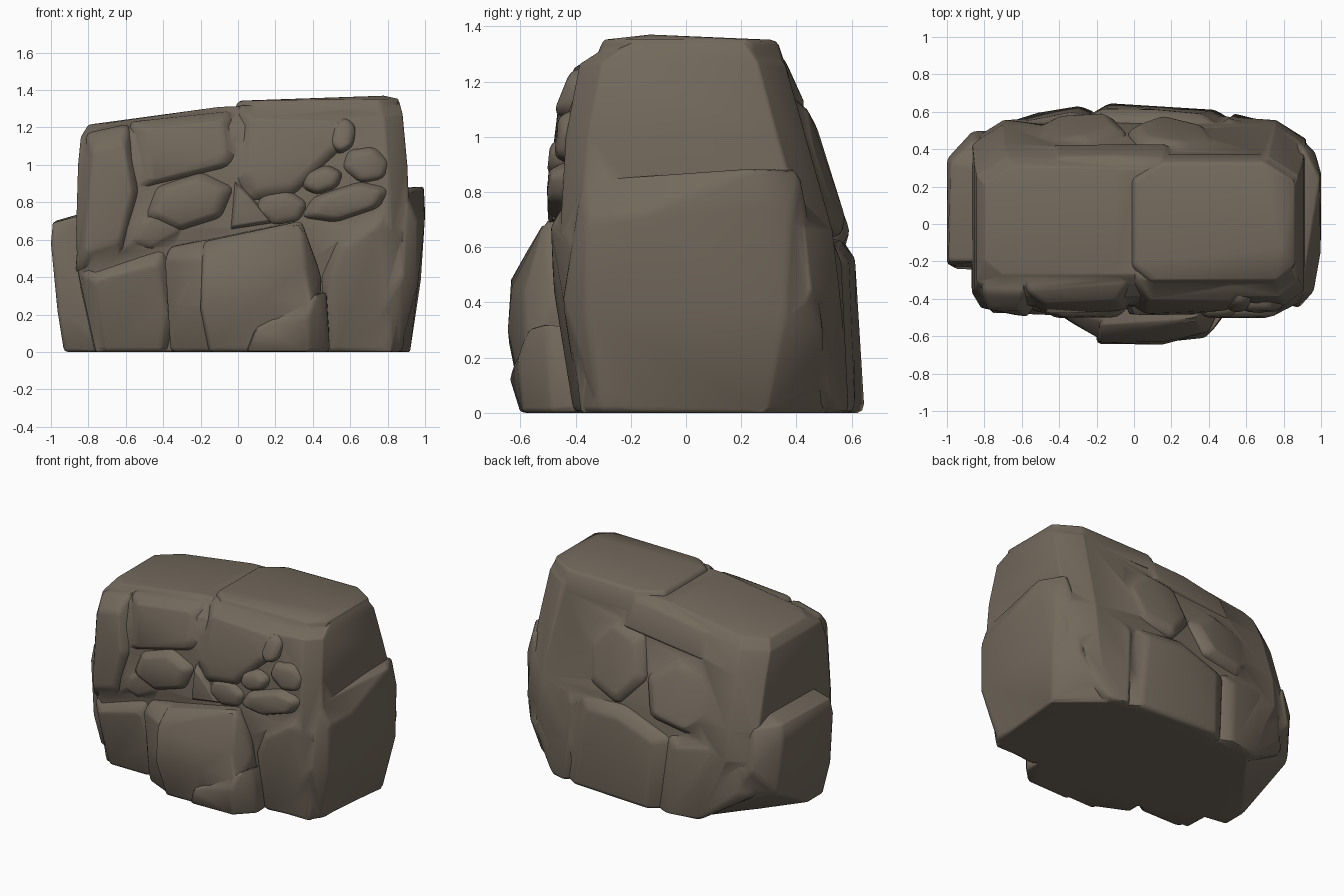
import bpy, bmesh, math

if "Cube" in bpy.data.objects:
    bpy.data.objects.remove(bpy.data.objects["Cube"])

stone = bpy.data.materials.new("warm grey stone")
stone.diffuse_color = (0.172, 0.142, 0.108, 1)
stone.use_nodes = True
stone.node_tree.nodes["Principled BSDF"].inputs["Base Color"].default_value = stone.diffuse_color

FRONT = [(0, -.40), (.4, -.465), (.8, -.49), (1.1, -.46), (1.25, -.40), (1.4, -.27)]
BACK = [(0, .65), (.64, .61), (.75, .555), (1.1, .45), (1.4, .31)]


def lerp(table, z):
    """Depth of the rock face at height z."""
    for (a, ya), (b, yb) in zip(table, table[1:]):
        if z <= b:
            return ya + (yb - ya) * max(0, z - a) / (b - a)
    return table[-1][1]


def face_y(x, z, side):
    if side < 0:
        return lerp(FRONT, z) + .10 * max(0, abs(x) - .75) / .2
    return lerp(BACK, z) - .15 * (x / .86) ** 2


def hull(name, pts, bevel=.02):
    """Convex block with softened edges."""
    bm = bmesh.new()
    for p in pts:
        bm.verts.new(p)
    bmesh.ops.convex_hull(bm, input=bm.verts[:])
    loose = [v for v in bm.verts if not v.link_faces]
    bmesh.ops.delete(bm, geom=loose, context='VERTS')
    bmesh.ops.dissolve_limit(bm, angle_limit=math.radians(2),
                             verts=bm.verts[:], edges=bm.edges[:])
    bmesh.ops.recalc_face_normals(bm, faces=bm.faces[:])
    me = bpy.data.meshes.new(name)
    bm.to_mesh(me)
    bm.free()
    me.materials.append(stone)
    ob = bpy.data.objects.new(name, me)
    bpy.context.collection.objects.link(ob)
    m = ob.modifiers.new("soft edges", 'BEVEL')
    m.width, m.segments = bevel, 2
    m.limit_method, m.angle_limit = 'ANGLE', math.radians(20)
    return ob


def chunk(name, outline, out=0.0, side=-1, rim=.05, inset=.74):
    """Stone block standing on the front (-1) or back (1) face."""
    cx = sum(p[0] for p in outline) / len(outline)
    cz = sum(p[1] for p in outline) / len(outline)
    pts = []
    for x, z in outline:
        y = face_y(x, z, side)
        pts.append((x, y - side * .22, z))
        pts.append((x, y + side * (out - rim), z))
        ix = cx + (x - cx) * inset
        iz = cz + (z - cz) * inset if z > 0 else 0
        pts.append((ix, face_y(ix, iz, side) + side * out, iz))
    return hull(name, pts, .025)


def oval(cx, cz, rx, rz, tilt=0):
    """Six-sided outline of a small stone; tilt raises its right end."""
    pts = []
    for k in range(6):
        a = math.radians(60 * k + 15)
        pts.append((cx + rx * math.cos(a), cz + rz * math.sin(a) + tilt * math.cos(a)))
    return pts


def ring(x0, x1, y0, y1, z, z1=None, c=.1):
    """Eight-sided level of the body; z1 is the height on the right."""
    z1 = z if z1 is None else z1
    flat = [(x0 + c, y0), (x1 - c, y0), (x1, y0 + c * .8), (x1, y1 - c),
            (x1 - c * 1.6, y1), (x0 + c * 1.6, y1), (x0, y1 - c), (x0, y0 + c * .8)]
    return [(x, y, z + (z1 - z) * (x - x0) / (x1 - x0)) for x, y in flat]


# main body, standing on an uneven foot
foot = [(-.76, -.38), (.82, -.38), (.92, .28), (.65, .51), (.15, .60), (-.48, .54), (-.78, .15)]
body = ([(x, y, 0) for x, y in foot]
        + ring(-.86, .92, -.435, .555, .45) + ring(-.865, .92, -.455, .53, .66)
        + ring(-.855, .905, -.435, .43, 1.0) + ring(-.84, .88, -.385, .36, 1.15, 1.27)
        + ring(-.80, .86, -.27, .31, 1.215, 1.345)
        + [(-.1, -.27, 1.31), (-.1, .30, 1.31)])
parts = [hull("boulder", body)]

# raised cap on the right half
cap = ring(0, .86, -.30, .33, 1.343, 1.352) + ring(-.05, .85, -.36, .38, 1.2)
parts.append(hull("right_cap", cap + [(.78, -.13, 1.37)]))

# side slabs
parts.append(hull("right_slab", [
    (.86, -.32, 0), (.92, .29, 0), (.6, -.39, 0), (.66, .5, 0),
    (.96, -.36, .35), (.975, .36, .35), (.88, -.45, .4), (.86, .50, .3),
    (1.0, -.15, .72), (1.0, .27, .74), (.96, -.36, .7), (.97, .38, .72),
    (.995, .25, .885), (.90, -.38, .84), (.9, .42, .88), (.6, -.3, .84)]))
parts.append(hull("left_slab", [
    (-.93, -.20, 0), (-.93, -.04, 0), (-.72, .24, 0), (-.6, -.25, 0), (-.5, .5, 0),
    (-.965, -.24, .22), (-.965, .36, .22), (-1.0, -.22, .58), (-1.0, .35, .58),
    (-.99, -.20, .69), (-.98, .33, .70), (-.86, .50, .4),
    (-.84, .46, .68), (-.84, -.2, .73), (-.84, .3, .74)]))

# bulging front foot, in three pieces
parts.append(hull("front_foot", [
    (-.15, -.59, 0), (.30, -.58, 0), (-.2, -.3, 0), (.42, -.3, 0), (.40, -.50, 0),
    (-.2, -.64, .25), (.15, -.645, .3), (.40, -.58, .25), (-.19, -.635, .48),
    (.15, -.63, .46), (.36, -.585, .45), (-.18, -.54, .59), (.1, -.55, .63),
    (.34, -.51, .70), (.45, -.48, .40), (-.2, -.3, .60), (.33, -.3, .7)]))
parts.append(hull("front_foot_left", [
    (-.36, -.47, 0), (-.12, -.58, 0), (-.36, -.3, 0), (-.1, -.3, 0),
    (-.33, -.53, .24), (-.15, -.63, .25), (-.39, -.49, .5), (-.19, -.61, .5),
    (-.36, -.47, .56), (-.16, -.52, .6), (-.36, -.3, .57), (-.1, -.3, .6)]))
parts.append(hull("front_foot_right", [
    (.04, -.60, 0), (.38, -.59, 0), (.49, -.48, 0), (.1, -.3, 0), (.48, -.3, 0),
    (.09, -.64, .13), (.38, -.61, .19), (.42, -.57, .31), (.47, -.5, .33), (.48, -.3, .3)]))

# large front stones
front = [
    ("left_column", [(-.87, .42), (-.62, .5), (-.53, .85), (-.585, 1.22), (-.81, 1.17)], .01),
    ("left_base", [(-.76, 0), (-.37, 0), (-.33, .2), (-.39, .55), (-.84, .43)], .02),
    ("right_base", [(.45, 0), (.44, .4), (.52, .6), (.78, .78), (.95, .7), (.88, 0)], .01),
    ("upper_left", [(-.55, .86), (-.04, .98), (0, 1.05), (-.03, 1.29), (-.58, 1.23)], 0),
    ("upper_middle", [(-.02, .92), (.06, .8), (.3, .83), (.58, 1.1), (.64, 1.3), (0, 1.32)], .005),
    ("wedge", [(-.05, .64), (.2, .68), (.06, .85), (-.02, .92)], 0),
    ("right_edge", [(.6, 1.08), (.62, 1.28), (.84, 1.26), (.87, .9), (.78, .9)], -.03),
]
for n, o, d in front:
    parts.append(chunk("front_" + n, o, d))

# small front stones: centre, half size, tilt, height
small = [(-.26, .80, .25, .16, .04, .015), (-.42, .66, .18, .12, .06, -.01),
         (.69, 1.0, .15, .11, -.01, 0), (.45, .92, .12, .08, .02, .02),
         (.58, .80, .26, .10, .06, .015), (.56, 1.16, .08, .11, .02, .015),
         (.23, .77, .16, .11, 0, -.005)]
for i, (cx, cz, rx, rz, tilt, d) in enumerate(small):
    parts.append(chunk("front_small_stone_%d" % i, oval(cx, cz, rx, rz, tilt), d))

# back stones
back = [
    ("left_base", [(-.5, 0), (-.84, .2), (-.86, .45), (-.6, .58), (-.25, .52), (-.2, 0)], 0),
    ("middle_base", [(-.22, 0), (-.27, .5), (.1, .63), (.45, .62), (.55, 0)], 0),
    ("right_base", [(.5, 0), (.45, .6), (.62, .8), (.85, .85), (.88, .25), (.66, 0)], 0),
    ("upper_left", [(-.82, .66), (-.62, .62), (-.5, 1.18), (-.78, 1.15)], 0),
    ("middle_left", oval(-.33, .79, .31, .25), 0),
    ("middle", oval(.21, .90, .26, .28), .005),
    ("upper_right", [(.46, .78), (.84, .9), (.82, 1.3), (.25, 1.32), (.38, 1.15)], 0),
    ("upper_middle", [(-.52, 1.0), (.26, 1.1), (.25, 1.32), (-.1, 1.29), (-.5, 1.22)], -.005),
]
for n, o, d in back:
    parts.append(chunk("back_" + n, o, d, 1, rim=.045))

# weld every stone into one solid boulder
boulder = parts[0]
for p in parts[1:]:
    m = boulder.modifiers.new("weld " + p.name, 'BOOLEAN')
    m.operation, m.solver, m.object = 'UNION', 'EXACT', p
bpy.context.view_layer.update()
deps = bpy.context.evaluated_depsgraph_get()
solid = bpy.data.meshes.new_from_object(boulder.evaluated_get(deps))
boulder.modifiers.clear()
boulder.data = solid
for p in parts[1:]:
    bpy.data.objects.remove(p)
solid.materials.clear()
solid.materials.append(stone)
for f in solid.polygons:
    f.material_index = 0
bpy.context.view_layer.objects.active = boulder
boulder.select_set(True)
bpy.ops.object.shade_smooth_by_angle(angle=math.radians(45))
